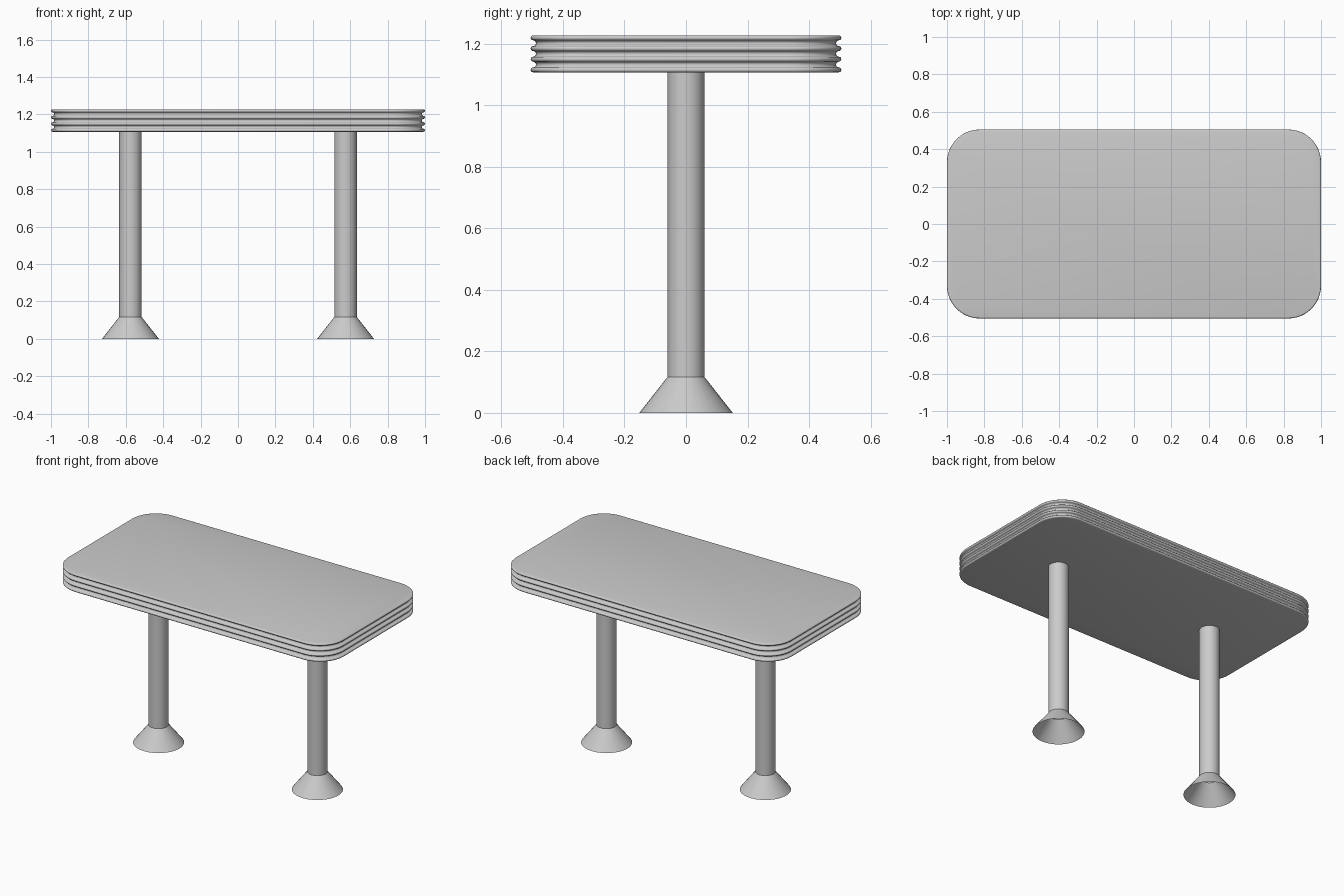
import bpy, bmesh, math

if "Cube" in bpy.data.objects:
    bpy.data.objects.remove(bpy.data.objects["Cube"])

HX, HY, R = 1.0, 0.505, 0.175      # tabletop half sizes, corner radius
Z0, Z1 = 1.107, 1.227              # tabletop underside and top
RIB = 0.008                        # rib radius
RIBS, CORNER, SIDES = 4, 12, 32


def finish(bm, name, angle=40):
    bmesh.ops.recalc_face_normals(bm, faces=bm.faces)
    mesh = bpy.data.meshes.new(name)
    bm.to_mesh(mesh)
    bm.free()
    obj = bpy.data.objects.new(name, mesh)
    bpy.context.collection.objects.link(obj)
    bpy.ops.object.select_all(action='DESELECT')
    obj.select_set(True)
    bpy.context.view_layer.objects.active = obj
    bpy.ops.object.shade_smooth_by_angle(angle=math.radians(angle))
    return obj


def skin(bm, rings):
    for a, b in zip(rings, rings[1:]):
        n = len(a)
        for i in range(n):
            bm.faces.new((a[i], a[(i + 1) % n], b[(i + 1) % n], b[i]))


def rounded_ring(bm, inset, z):
    ring = []
    for k, (sx, sy) in enumerate([(1, 1), (-1, 1), (-1, -1), (1, -1)]):
        for i in range(CORNER + 1):
            a = math.pi / 2 * (k + i / CORNER)
            ring.append(bm.verts.new((sx * (HX - R) + (R - inset) * math.cos(a),
                                      sy * (HY - R) + (R - inset) * math.sin(a), z)))
    return ring


# Edge profile (inset, z): rounded ribs with hollow grooves between
profile = []
step = (Z1 - Z0 - 2 * RIB) / (RIBS - 1)
groove = step / 2 - RIB
for r in range(RIBS):
    zc = Z0 + RIB + r * step
    for i in range(7):
        a = -math.pi / 2 + math.pi * i / 6
        profile.append((RIB - RIB * math.cos(a), zc + RIB * math.sin(a)))
    if r < RIBS - 1:
        for i in range(1, 6):
            a = -math.pi / 2 + math.pi * i / 6
            profile.append((RIB + groove * math.cos(a),
                            zc + step / 2 + groove * math.sin(a)))

# Tabletop with ribbed edge
bm = bmesh.new()
rings = [rounded_ring(bm, d, z) for d, z in profile]
skin(bm, rings)
bm.faces.new(rings[0])
bm.faces.new(rings[-1])
finish(bm, "tabletop")


def lathe(name, x, points):
    bm = bmesh.new()
    rings = [[bm.verts.new((x + r * math.cos(2 * math.pi * i / SIDES),
                            r * math.sin(2 * math.pi * i / SIDES), z))
              for i in range(SIDES)] for r, z in points]
    skin(bm, rings)
    return finish(bm, name, 30)


# Posts and open flared feet
for side, x in (("left", -0.575), ("right", 0.575)):
    lathe(side + "_post", x, [(0.06, 0.115), (0.06, Z0)])
    lathe(side + "_foot", x, [(0.152, 0.0), (0.06, 0.117)])
